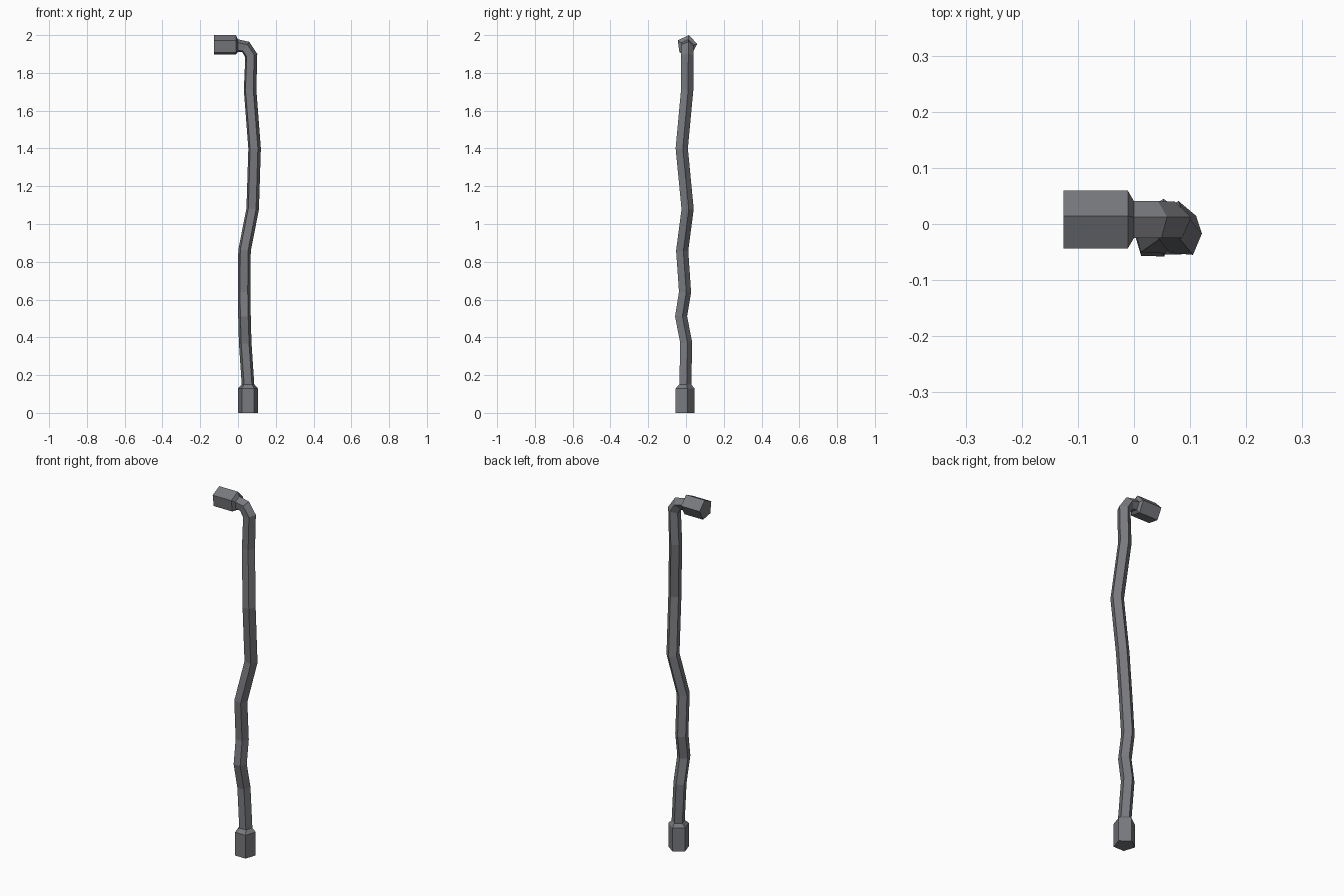
import bpy, bmesh, math
from mathutils import Vector

if "Cube" in bpy.data.objects:
    bpy.data.objects.remove(bpy.data.objects["Cube"])

SIDES = 5
mat = bpy.data.materials.new("dull grey metal")
mat.diffuse_color = (0.19, 0.193, 0.21, 1.0)
mat.use_nodes = True
mat.node_tree.nodes["Principled BSDF"].inputs["Base Color"].default_value = mat.diffuse_color


def tube(name, rings, cap_start=False, cap_end=False):
    """Sweep a pentagon through rings of (centre, direction, radius, twist in degrees)."""
    bm = bmesh.new()
    loops = []
    for centre, direction, radius, twist in rings:
        t = Vector(direction).normalized()
        y = Vector((0, 1, 0))
        e1 = (y - t * y.dot(t)).normalized()
        e2 = e1.cross(t)
        loop = []
        for i in range(SIDES):
            a = math.radians(twist) + 2 * math.pi * i / SIDES
            loop.append(bm.verts.new(Vector(centre) + radius * (math.cos(a) * e1 + math.sin(a) * e2)))
        loops.append(loop)
    for a, b in zip(loops, loops[1:]):
        for i in range(SIDES):
            j = (i + 1) % SIDES
            bm.faces.new((a[i], b[i], b[j], a[j]))
    if cap_start:
        bm.faces.new(loops[0])
    if cap_end:
        bm.faces.new(list(reversed(loops[-1])))
    bmesh.ops.recalc_face_normals(bm, faces=bm.faces)
    # an open tube may be flipped, so check one side face against the axis
    bm.faces.ensure_lookup_table()
    f = bm.faces[0]
    axis_mid = (Vector(rings[0][0]) + Vector(rings[1][0])) / 2
    if f.normal.dot(f.calc_center_median() - axis_mid) < 0:
        bmesh.ops.reverse_faces(bm, faces=bm.faces)
    me = bpy.data.meshes.new(name)
    bm.to_mesh(me)
    bm.free()
    me.materials.append(mat)
    ob = bpy.data.objects.new(name, me)
    bpy.context.collection.objects.link(ob)
    return ob


R_PIPE, R_COLLAR, TWIST = 0.035, 0.055, 8
UP, LEFT = (0, 0, 1), (-1, 0, 0)

# crooked pipe with an elbow at the top
path = [Vector(p) for p in (
    (0.053, -0.007, 0.15), (0.038, -0.002, 0.37), (0.034, -0.029, 0.51),
    (0.032, -0.008, 0.64), (0.034, -0.023, 0.86), (0.077, 0.006, 1.08),
    (0.087, -0.025, 1.40), (0.063, 0.004, 1.71), (0.069, 0.005, 1.892),
    (0.040, 0.006, 1.936), (0.0, 0.006, 1.943))]
rings = []
last = len(path) - 1
for i, p in enumerate(path):
    if i == 0:
        d = Vector(UP)
    elif i == last:
        d = Vector(LEFT)
    else:
        d = (p - path[i - 1]).normalized() + (path[i + 1] - p).normalized()
    rings.append((p, d, R_PIPE, TWIST * i / last))
tube("pipe", rings)

# foot collar with a tapered shoulder
foot = (0.0525, -0.010)
tube("foot_collar", [((*foot, 0), UP, R_COLLAR, 0), ((*foot, 0.13), UP, R_COLLAR, 0),
                     (path[0], UP, R_PIPE, 0)], cap_start=True)

# outlet collar at the top, pointing left
tube("outlet_collar", [(path[-1], LEFT, R_PIPE, TWIST),
                       ((-0.011, 0.005, 1.946), LEFT, R_COLLAR, TWIST),
                       ((-0.126, 0.005, 1.946), LEFT, R_COLLAR, TWIST)], cap_end=True)
